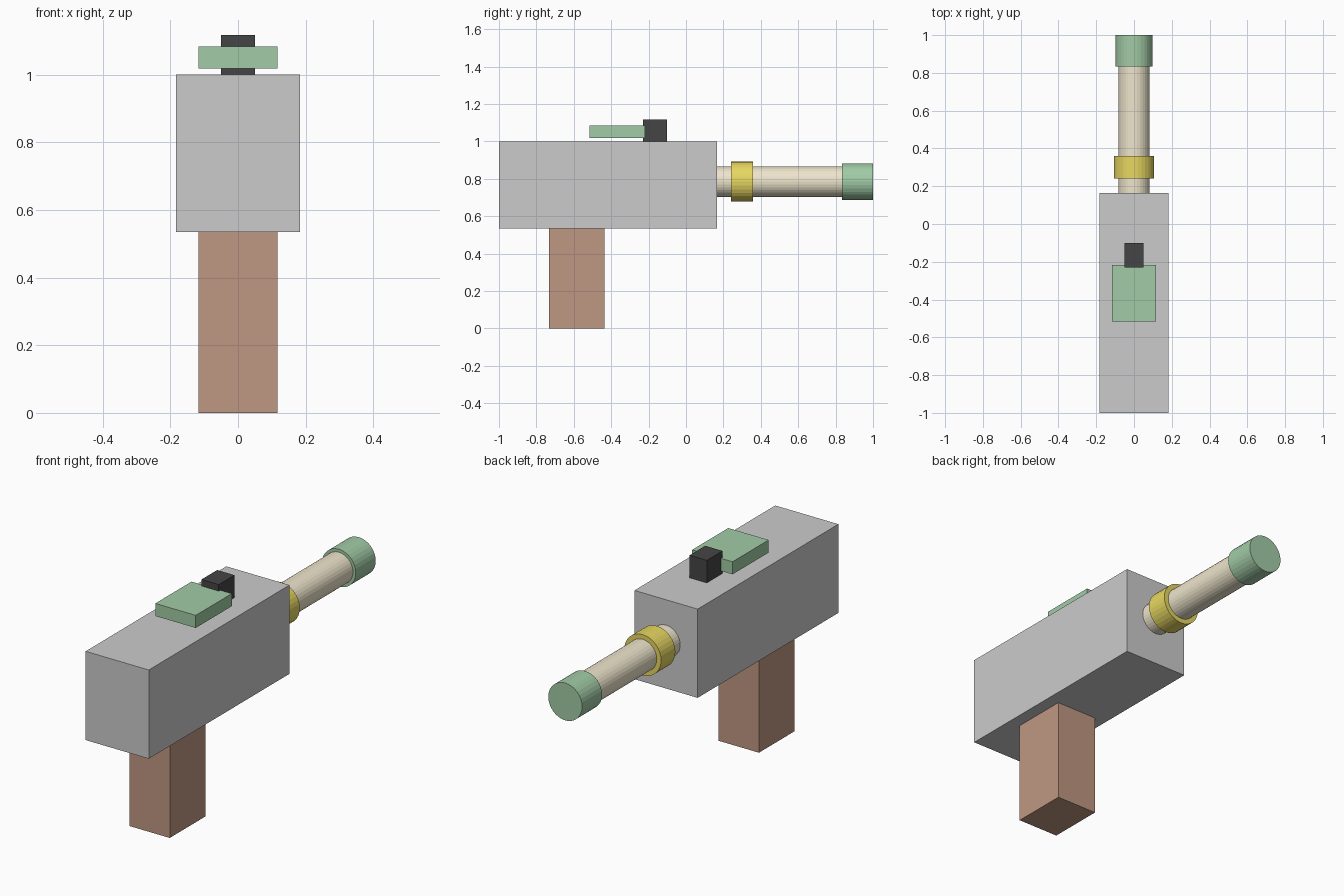
import bpy
from math import pi

if "Cube" in bpy.data.objects:
    bpy.data.objects.remove(bpy.data.objects["Cube"])

AXIS_Z = 0.785  # height of the barrel axis


def paint(obj, name, rgb):
    obj.name = obj.data.name = name
    if rgb:
        mat = bpy.data.materials.new(name + "_colour")
        mat.diffuse_color = (*rgb, 1)
        mat.use_nodes = True
        mat.node_tree.nodes["Principled BSDF"].inputs["Base Color"].default_value = mat.diffuse_color
        obj.data.materials.append(mat)


def box(name, half_width, y, z, rgb=None):
    """Box centred on x, spanning the y and z ranges."""
    bpy.ops.mesh.primitive_cube_add(
        size=1, location=(0, sum(y) / 2, sum(z) / 2))
    obj = bpy.context.object
    obj.scale = (2 * half_width, y[1] - y[0], z[1] - z[0])
    bpy.ops.object.transform_apply(location=False, rotation=False, scale=True)
    paint(obj, name, rgb)


def tube(name, radius, y, rgb):
    """Cylinder along y on the barrel axis."""
    bpy.ops.mesh.primitive_cylinder_add(
        vertices=32, radius=radius, depth=y[1] - y[0],
        location=(0, sum(y) / 2, AXIS_Z), rotation=(pi / 2, 0, 0))
    paint(bpy.context.object, name, rgb)


GREEN = (0.36, 0.6, 0.38)

# Main housing and handle
box("body", 0.183, (-1.0, 0.165), (0.535, 1.0))
box("grip", 0.117, (-0.732, -0.437), (0.0, 0.535), (0.52, 0.31, 0.22))

# Top sight: upright post and flat plate
box("sight_post", 0.05, (-0.231, -0.101), (1.0, 1.118), (0.06, 0.06, 0.06))
box("sight_plate", 0.117, (-0.517, -0.218), (1.018, 1.084), GREEN)

# Barrel with collar and end cap
tube("barrel", 0.082, (0.16, 0.95), (0.85, 0.78, 0.6))
tube("barrel_collar", 0.107, (0.241, 0.359), (0.8, 0.68, 0.12))
tube("barrel_cap", 0.098, (0.835, 1.0), GREEN)
